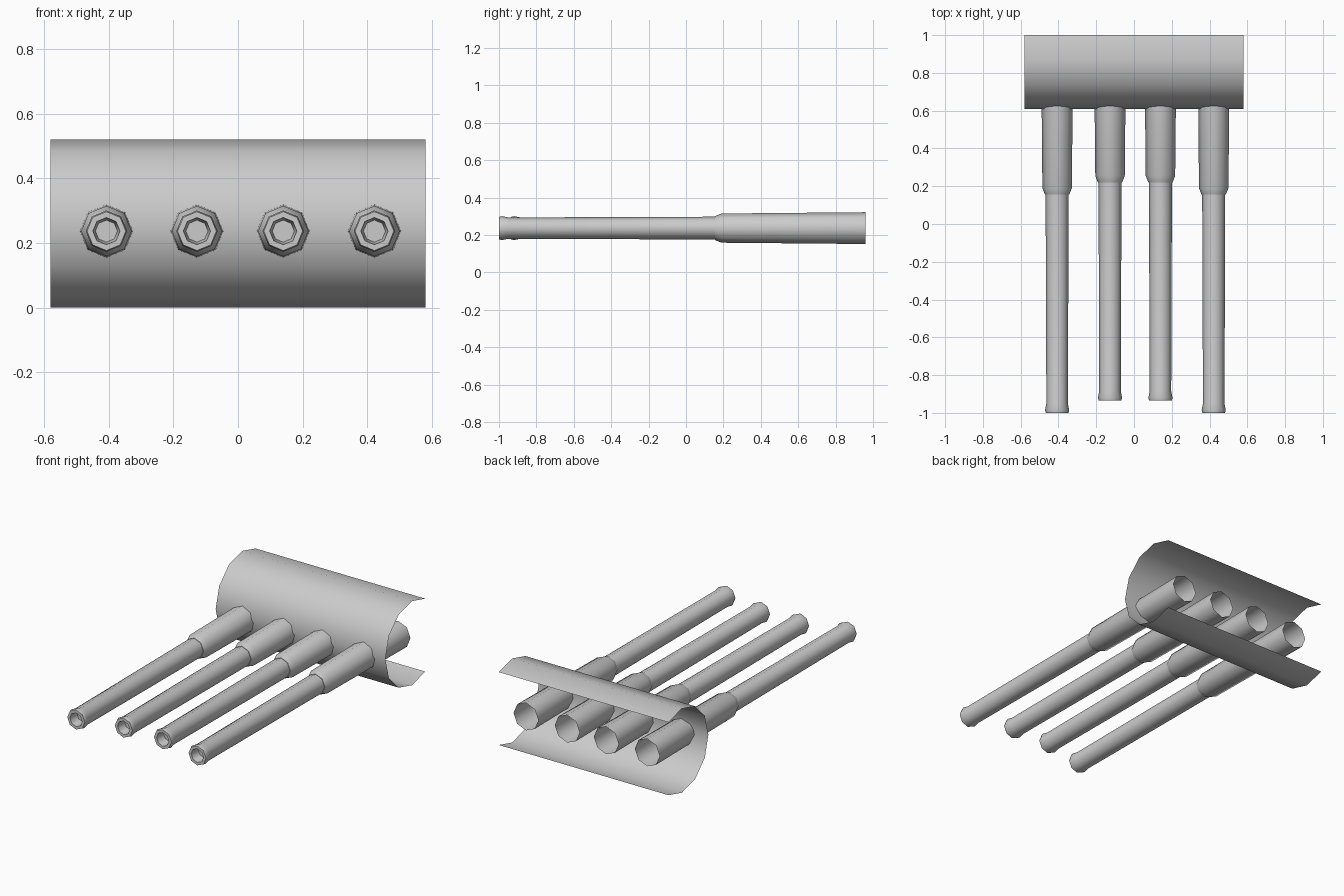
import bpy, bmesh
from math import cos, sin, radians, pi

if "Cube" in bpy.data.objects:
    bpy.data.objects.remove(bpy.data.objects["Cube"])

SIDES = 8


def finish(name, bm, angle):
    mesh = bpy.data.meshes.new(name)
    bm.to_mesh(mesh)
    bm.free()
    obj = bpy.data.objects.new(name, mesh)
    bpy.context.collection.objects.link(obj)
    bpy.ops.object.select_all(action='DESELECT')
    bpy.context.view_layer.objects.active = obj
    obj.select_set(True)
    bpy.ops.object.shade_smooth_by_angle(angle=radians(angle))
    return obj


# Curved shield: open-backed part of a 12-sided cylinder
def make_shield():
    bm = bmesh.new()
    pairs = []
    for i in range(9):
        t = radians(60 + 30 * i)
        y, z = 0.87 + 0.26 * cos(t), 0.26 + 0.26 * sin(t)
        pairs.append([bm.verts.new((x, y, z)) for x in (-0.58, 0.58)])
    for (l0, r0), (l1, r1) in zip(pairs, pairs[1:]):
        bm.faces.new((r0, l0, l1, r1))
    finish("curved_shield", bm, 40)


# Barrel: octagonal lathe, open at the back, stepped sleeve, flared muzzle, bore
def make_barrel(name, x0, shift):
    profile = [(0.96, 0.085), (0.19 + shift, 0.078), (0.155 + shift, 0.064),
               (0.155 + shift, 0.061), (-0.95 + shift, 0.057),
               (-0.985 + shift, 0.064), (-1.0 + shift, 0.06),
               (-1.0 + shift, 0.042), (-0.94 + shift, 0.034)]
    bm = bmesh.new()
    rings = []
    for y, r in profile:
        rings.append([bm.verts.new((x0 + r * cos(2 * pi * j / SIDES), y,
                                    0.237 + r * sin(2 * pi * j / SIDES)))
                      for j in range(SIDES)])
    for a, b in zip(rings, rings[1:]):
        for j in range(SIDES):
            k = (j + 1) % SIDES
            bm.faces.new((a[j], a[k], b[k], b[j]))
    bm.faces.new(rings[-1])
    finish(name, bm, 50)


make_shield()
for name, x, shift in (("outer_barrel_left", -0.407, 0.0),
                       ("inner_barrel_left", -0.127, 0.065),
                       ("inner_barrel_right", 0.14, 0.065),
                       ("outer_barrel_right", 0.422, 0.0)):
    make_barrel(name, x, shift)
